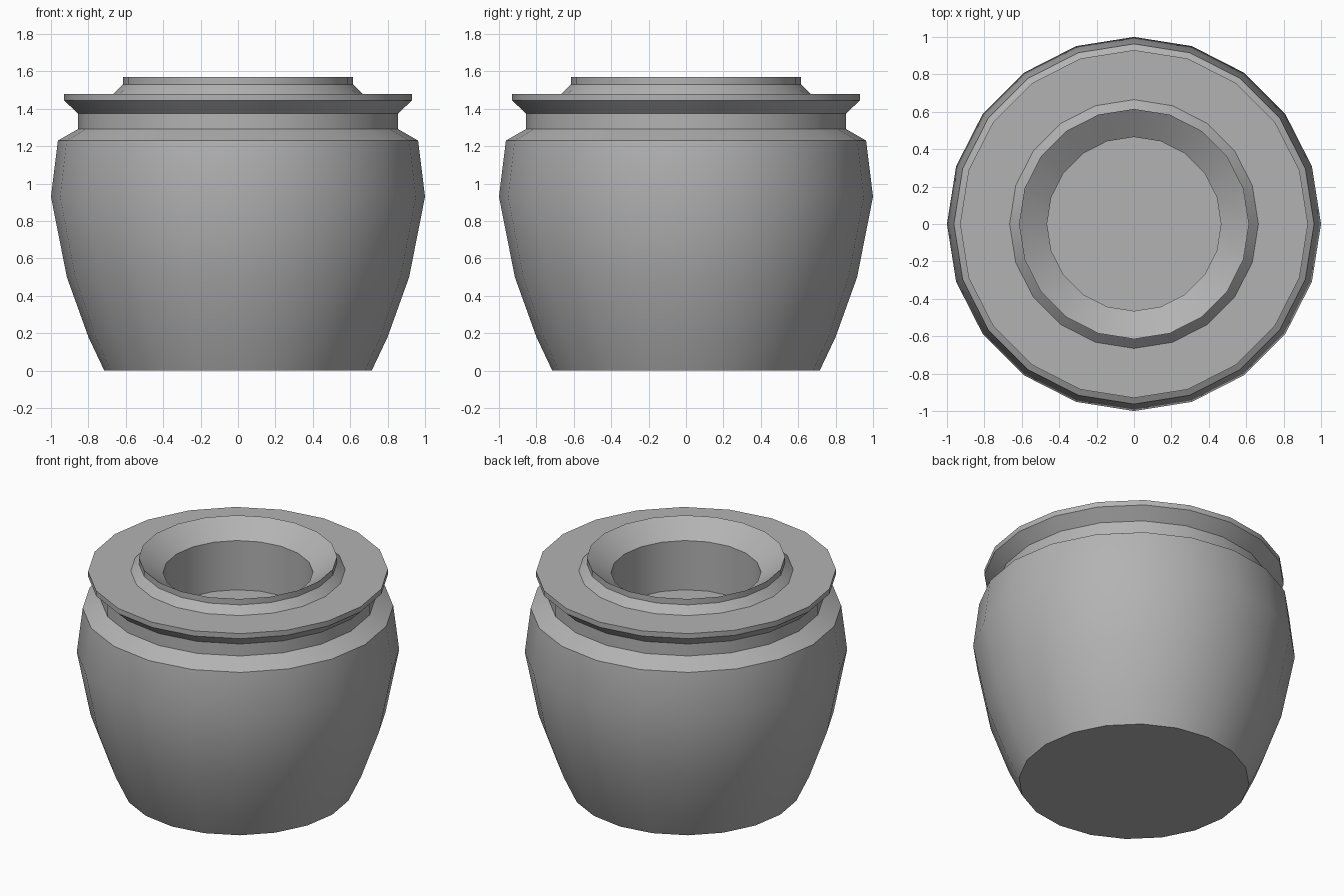
import bpy, bmesh
from math import cos, sin, pi, radians

if "Cube" in bpy.data.objects:
    bpy.data.objects.remove(bpy.data.objects["Cube"])

SIDES = 20

# Profile (radius, height): base, belly, shoulder, neck, lip, collar, inner well
PROFILE = [
    (0.715, 0.0), (0.80, 0.18), (0.915, 0.50), (1.0, 0.93), (0.963, 1.23),
    (0.855, 1.292), (0.855, 1.374),
    (0.93, 1.445), (0.93, 1.48),
    (0.665, 1.48), (0.615, 1.53), (0.615, 1.57),
    (0.465, 1.467), (0.465, 1.13),
]


def lathe(name, profile):
    bm = bmesh.new()
    rings = [[bm.verts.new((r * cos(2 * pi * i / SIDES), r * sin(2 * pi * i / SIDES), z))
              for i in range(SIDES)] for r, z in profile]
    for low, high in zip(rings, rings[1:]):
        for i in range(SIDES):
            j = (i + 1) % SIDES
            bm.faces.new((low[i], low[j], high[j], high[i]))
    bm.faces.new(rings[0][::-1])   # underside
    bm.faces.new(rings[-1])        # floor of the well
    bmesh.ops.recalc_face_normals(bm, faces=bm.faces)
    mesh = bpy.data.meshes.new(name)
    bm.to_mesh(mesh)
    bm.free()
    obj = bpy.data.objects.new(name, mesh)
    bpy.context.collection.objects.link(obj)
    return obj


# Pot turned in one piece, smooth around with crisp ridges
pot = lathe("pot", PROFILE)
bpy.context.view_layer.objects.active = pot
pot.select_set(True)
bpy.ops.object.shade_smooth_by_angle(angle=radians(25))

# Dark grey clay
clay = bpy.data.materials.new("dark_grey_clay")
clay.diffuse_color = (0.45, 0.45, 0.45, 1)
clay.use_nodes = True
clay.node_tree.nodes["Principled BSDF"].inputs["Base Color"].default_value = clay.diffuse_color
pot.data.materials.append(clay)
